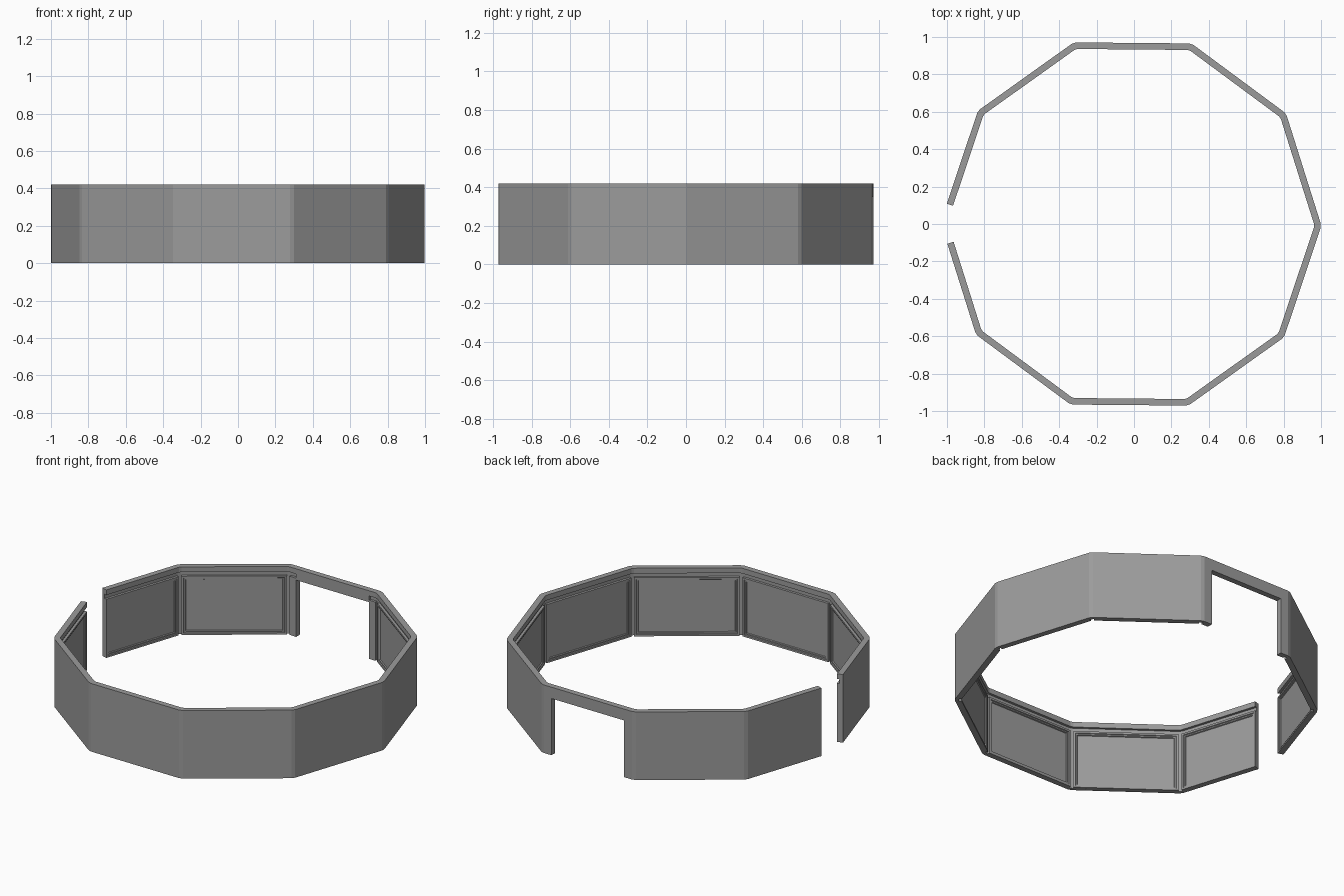
import bpy, bmesh, math
from mathutils import Vector, Matrix

cube = bpy.data.objects.get("Cube")
if cube:
    bpy.data.objects.remove(cube, do_unlink=True)

SIDES, R, HEIGHT = 10, 1.018, 0.42
STEP = 2 * math.pi / SIDES
HALF = R * math.sin(STEP / 2)        # half the length of one side
APOTHEM = R * math.cos(STEP / 2)
THICK, CORE = 0.035, 0.02            # full wall and thin backing
GROOVE_LOW, GROOVE_HIGH = 0.362, 0.388
DOOR_HALF, DOOR_TOP = 0.25, 0.35
DOOR_SIDE = 2                        # the side facing the back
PANEL_HALF = HALF - 0.02
GAP_A, GAP_B = 0.105, 0.12           # entrance cut beside the left-hand corner
CHAMFER = 0.012
PLACE = Matrix.Translation((-0.016, 0, 0)) @ Matrix.Rotation(math.radians(-0.5), 4, 'Z')

grey = bpy.data.materials.new("wall_grey")
grey.use_nodes = True
colour = (0.33, 0.33, 0.33, 1)
grey.diffuse_color = colour
grey.node_tree.nodes["Principled BSDF"].inputs["Base Color"].default_value = colour


def finish(name, bm):
    bmesh.ops.recalc_face_normals(bm, faces=bm.faces)
    bm.transform(PLACE)
    mesh = bpy.data.meshes.new(name)
    bm.to_mesh(mesh)
    bm.free()
    mesh.materials.append(grey)
    obj = bpy.data.objects.new(name, mesh)
    bpy.context.collection.objects.link(obj)
    return obj


def on_side(k, s, d, z):
    """Point on side k: s along the side, d inwards from the outer face."""
    a = (k + 0.5) * STEP
    out = Vector((math.cos(a), math.sin(a), 0))
    along = Vector((-out.y, out.x, 0))
    return out * (APOTHEM - d) + along * s + Vector((0, 0, z))


def block(name, k, s0, s1, d0, d1, z0, z1, framed=False):
    bm = bmesh.new()
    v = [bm.verts.new(on_side(k, s, d, z))
         for d in (d0, d1) for s, z in ((s0, z0), (s1, z0), (s1, z1), (s0, z1))]
    bm.faces.new(v[:4])
    inner = bm.faces.new(v[4:])
    for i in range(4):
        j = (i + 1) % 4
        bm.faces.new((v[i], v[j], v[j + 4], v[i + 4]))
    bmesh.ops.recalc_face_normals(bm, faces=bm.faces)
    if framed:
        # raised border, stepped moulding and sunken field
        for width, depth in ((0.016, 0), (0.004, -0.005), (0.01, 0), (0.004, -0.006)):
            bmesh.ops.inset_region(bm, faces=[inner], thickness=width, depth=depth)
    return finish(name, bm)


# Wall backing: grooved profile swept around the sides, open at the entrance
profile = [(0, 0), (0, HEIGHT), (THICK, HEIGHT), (THICK, GROOVE_HIGH),
           (CORE, GROOVE_HIGH), (CORE, 0)]
stations = [(5, -HALF + GAP_B, 0)]
for i in range(1, SIDES):
    before, after = (4 + i) % SIDES, (5 + i) % SIDES
    stations += [(before, HALF - CHAMFER, -1), (after, -HALF + CHAMFER, 1)]
stations.append((4, HALF - GAP_A, 0))

bm = bmesh.new()
loops = []
for k, s, mitre in stations:
    loops.append([bm.verts.new(on_side(k, s + mitre * d * math.tan(STEP / 2) * 0.7, d, z))
                  for d, z in profile])
for a, b in zip(loops, loops[1:]):
    for i in range(len(profile)):
        j = (i + 1) % len(profile)
        bm.faces.new((a[i], a[j], b[j], b[i]))
bm.faces.new(loops[0])
bm.faces.new(loops[-1])
wall = finish("outer_wall", bm)

# Doorway opening
cutter = block("doorway_cutter", DOOR_SIDE, -DOOR_HALF, DOOR_HALF, -0.1, 0.1, -0.1, DOOR_TOP)
cutter.hide_render = True
cutter.hide_viewport = True
cut = wall.modifiers.new("doorway", 'BOOLEAN')
cut.operation = 'DIFFERENCE'
cut.solver = 'EXACT'
cut.object = cutter

# Door lintel and posts
block("door_lintel", DOOR_SIDE, -DOOR_HALF, DOOR_HALF, CORE, THICK, DOOR_TOP, GROOVE_HIGH)
for side, s in (("left", -1), ("right", 1)):
    block("door_post_" + side, DOOR_SIDE, *sorted((s * DOOR_HALF, s * PANEL_HALF)),
          CORE, THICK, 0, GROOVE_LOW)

# Framed inner panels
for k in range(SIDES):
    if k == DOOR_SIDE:
        continue
    start = -HALF + GAP_B if k == 5 else -PANEL_HALF
    end = HALF - GAP_A if k == 4 else PANEL_HALF
    block(f"inner_panel_{k}", k, start, end, CORE, THICK, 0, GROOVE_LOW, framed=True)
